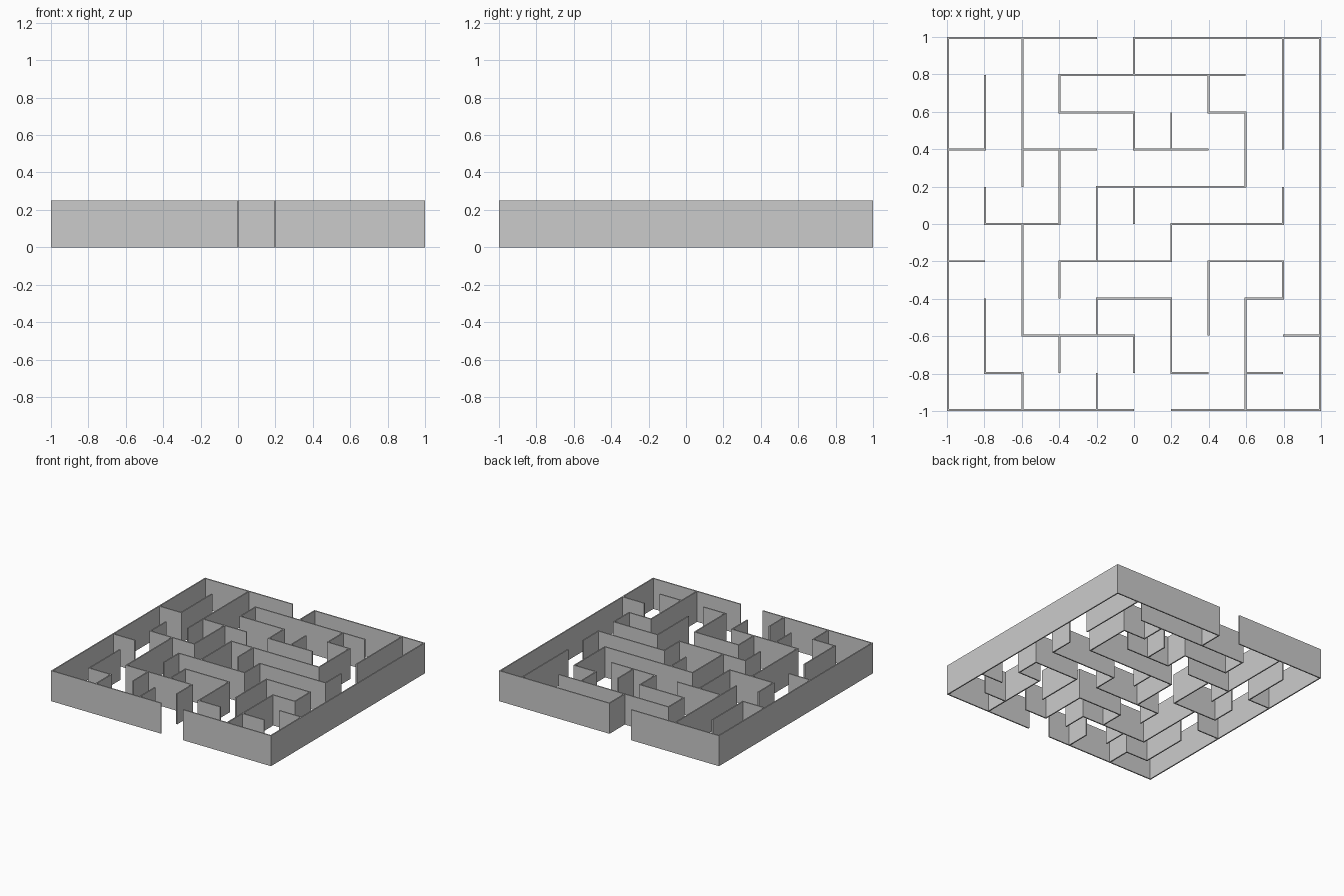
import bpy, bmesh
from mathutils import Matrix

if "Cube" in bpy.data.objects:
    bpy.data.objects.remove(bpy.data.objects["Cube"])

THICK, HEIGHT = 0.01, 0.25
PITCH = (2 - THICK) / 10      # spacing of the wall centre lines

# Wall runs in grid cells (-5..5): line -> [(start, end), ...]
ROWS = {                      # walls along x, keyed by y
    5: [(-5, -1), (0, 5)],
    4: [(-2, 3)],
    3: [(-2, 0), (2, 3)],
    2: [(-5, -4), (-3, -1), (0, 2)],
    1: [(-1, 3)],
    0: [(-4, -2), (1, 4)],
    -1: [(-5, -4), (-2, 1), (2, 4)],
    -2: [(-1, 1), (3, 4)],
    -3: [(-3, 0), (4, 5)],
    -4: [(-4, -3), (1, 2), (3, 4)],
    -5: [(-5, 0), (1, 5)],
}
COLUMNS = {                   # walls along y, keyed by x
    -5: [(-5, 5)],
    -4: [(2, 4), (0, 1), (-4, -2)],
    -3: [(1, 5), (-3, 0), (-5, -4)],
    -2: [(3, 4), (0, 2), (-2, -1), (-4, -3)],
    -1: [(-1, 1), (-3, -2), (-5, -4)],
    0: [(4, 5), (2, 3), (0, 1), (-4, -3)],
    1: [(2, 3), (-1, 0), (-4, -2)],
    2: [(3, 4), (-3, -1)],
    3: [(1, 3), (-5, -2)],
    4: [(2, 5), (0, 1), (-2, -1)],
    5: [(-5, 5)],
}


def on_column(x, y):
    return any(a <= y <= b for a, b in COLUMNS[x])


def add_box(bm, x0, x1, y0, y1):
    m = (Matrix.Translation(((x0 + x1) / 2, (y0 + y1) / 2, HEIGHT / 2))
         @ Matrix.Diagonal((x1 - x0, y1 - y0, HEIGHT, 1)))
    bmesh.ops.create_cube(bm, size=1, matrix=m)


def make_object(name, bm):
    mesh = bpy.data.meshes.new(name)
    bm.to_mesh(mesh)
    bm.free()
    bpy.context.collection.objects.link(bpy.data.objects.new(name, mesh))


h = THICK / 2
outer, inner = bmesh.new(), bmesh.new()

# Walls along x, widened at joints so corners close
for y, runs in ROWS.items():
    for a, b in runs:
        x0 = a * PITCH - (h if on_column(a, y) else 0)
        x1 = b * PITCH + (h if on_column(b, y) else 0)
        add_box(outer if abs(y) == 5 else inner,
                x0, x1, y * PITCH - h, y * PITCH + h)

# Walls along y
for x, runs in COLUMNS.items():
    for a, b in runs:
        add_box(outer if abs(x) == 5 else inner,
                x * PITCH - h, x * PITCH + h, a * PITCH, b * PITCH)

make_object("outer_walls", outer)
make_object("inner_walls", inner)
